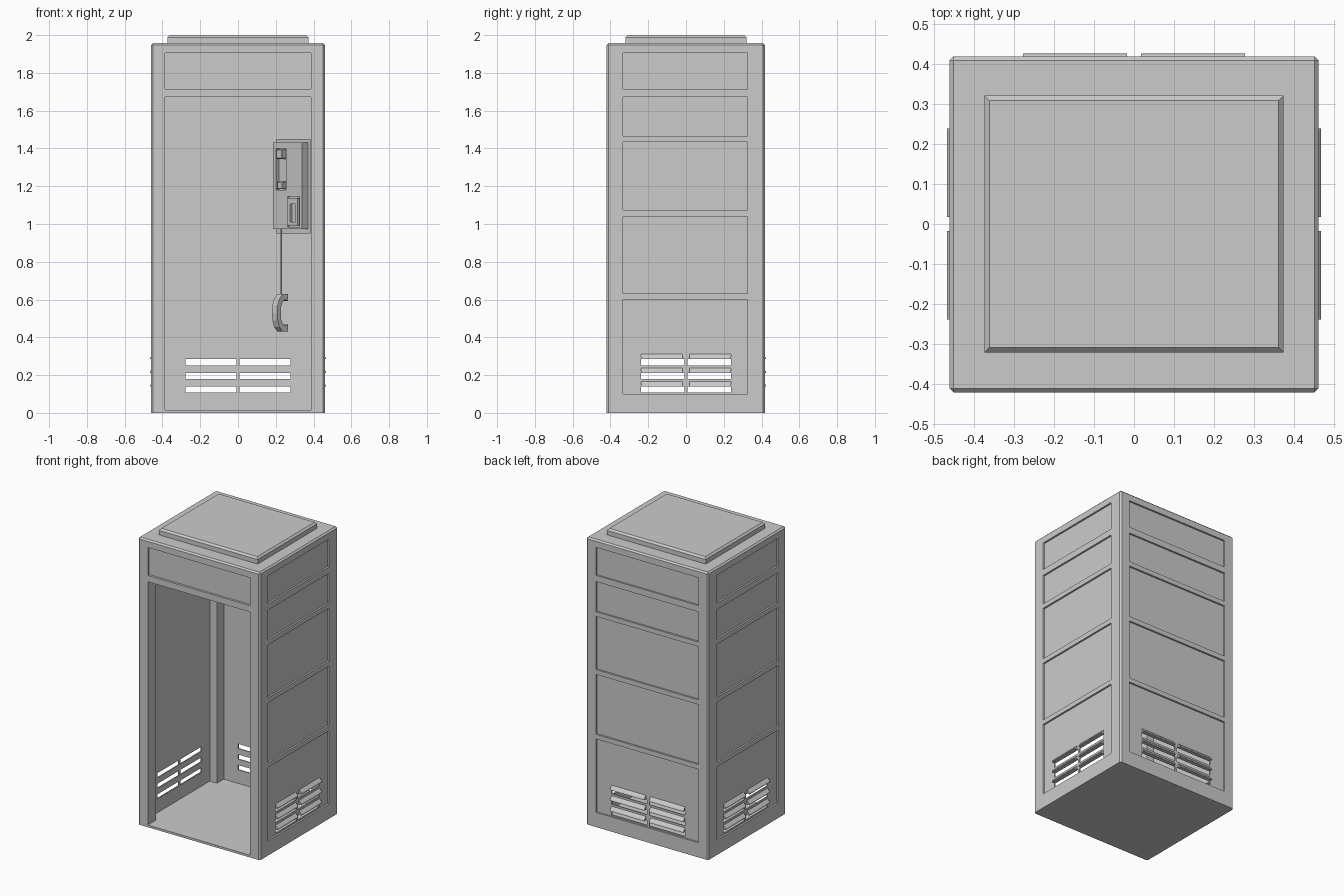
import bpy, bmesh
from math import radians, cos, sin, pi
from mathutils import Matrix, Vector

if "Cube" in bpy.data.objects:
    bpy.data.objects.remove(bpy.data.objects["Cube"])

I = Matrix.Identity(4)


def finish(bm, name, M=I):
    bmesh.ops.transform(bm, matrix=M, verts=bm.verts)
    bmesh.ops.recalc_face_normals(bm, faces=bm.faces)
    me = bpy.data.meshes.new(name)
    bm.to_mesh(me)
    bm.free()
    ob = bpy.data.objects.new(name, me)
    bpy.context.collection.objects.link(ob)
    return ob


def add_prism(bm, pts, z0, z1, M=I):
    lo = [bm.verts.new(M @ Vector((p[0], p[1], z0))) for p in pts]
    hi = [bm.verts.new(M @ Vector((p[0], p[1], z1))) for p in pts]
    bm.faces.new(lo)
    bm.faces.new(hi)
    n = len(pts)
    for i in range(n):
        j = (i + 1) % n
        bm.faces.new((lo[i], lo[j], hi[j], hi[i]))


def add_box(bm, x0, x1, y0, y1, z0, z1):
    add_prism(bm, [(x0, y0), (x1, y0), (x1, y1), (x0, y1)], z0, z1)


def boxes(name, items, M=I, bevel=0, where=None):
    bm = bmesh.new()
    for b in items:
        add_box(bm, *b)
    if bevel:
        edges = [e for e in bm.edges if where is None or where(e)]
        bmesh.ops.bevel(bm, geom=edges, offset=bevel, segments=1, affect='EDGES')
    return finish(bm, name, M)


def cut(ob, cutter):
    m = ob.modifiers.new("cut", 'BOOLEAN')
    m.operation, m.solver, m.object = 'DIFFERENCE', 'EXACT', cutter
    cutter.hide_render = True
    bpy.context.view_layer.objects.active = ob
    bpy.ops.object.modifier_apply(modifier=m.name)
    bpy.data.objects.remove(cutter)


# main sizes: half width, front/back, panel limits
W, F, B = 0.46, -0.42, 0.418
PX, P0, P1 = 0.386, -0.333, 0.325
TOP = 1.957
OPEN0, OPEN1 = 0.015, 1.672
REC = 0.012

# booth body, chamfered everywhere but the base
above = lambda e: max(v.co.z for v in e.verts) > 0.1
body = boxes("booth_body", [(-W, W, F, B, 0, TOP)], bevel=0.01, where=above)

# interior: cross-shaped plan that leaves the corner posts and the open front
IX, IB = W - 0.02, B - 0.02
bm = bmesh.new()
add_prism(bm, [(-PX, -0.6), (PX, -0.6), (PX, P0), (IX, P0), (IX, P1), (PX, P1),
               (PX, IB), (-PX, IB), (-PX, P1), (-IX, P1), (-IX, P0), (-PX, P0)],
          OPEN0, OPEN1)
cut(body, finish(bm, "interior_cutter"))

# outside recesses: sign boxes, then panels separated by cross bars
rows = [(0.1, 0.6), (0.632, 1.04), (1.073, 1.435), (1.467, OPEN1), (1.715, 1.905)]
rec = [(-PX, PX, F - 0.1, F + 0.015, 1.715, 1.905)]
for z0, z1 in rows:
    rec.append((-PX, PX, B - REC, B + 0.1, z0, z1))
    rec.append((W - REC, W + 0.1, P0, P1, z0, z1))
    rec.append((-W - 0.1, -W + REC, P0, P1, z0, z1))
cut(body, boxes("recess_cutter", rec))

# ventilation slots through the lower panels
slot_tops = (0.14, 0.212, 0.284)
SH, SY, SX = 0.032, 0.238, 0.277
slots = []
for t in slot_tops:
    for s in (-1, 1):
        a, b = sorted((s * 0.008, s * SX))
        slots.append((a, b, B - 0.05, B + 0.05, t - SH, t))
        a, b = sorted((s * 0.008, s * SY))
        for q in (-1, 1):
            slots.append((q * W - 0.05, q * W + 0.05, a, b, t - SH, t))
cut(body, boxes("slot_cutter", slots))

# louvre hoods above each slot
def hoods(name, base, length, M):
    bm = bmesh.new()
    for t in slot_tops:
        prof = [(base - 0.001, t), (base + 0.019, t), (base + 0.017, t + 0.008),
                (base - 0.001, t + 0.028)]
        for s in (-1, 1):
            add_prism(bm, prof, s * 0.018, s * length, M)
    finish(bm, name)


for s, side in ((1, "right"), (-1, "left")):
    hoods(side + "_louvres", W - REC, SY,
          Matrix(((s, 0, 0, 0), (0, 0, 1, 0), (0, 1, 0, 0), (0, 0, 0, 1))))
hoods("back_louvres", B - REC, SX,
      Matrix(((0, 0, 1, 0), (1, 0, 0, 0), (0, 1, 0, 0), (0, 0, 0, 1))))

# roof cap
boxes("roof_cap", [(-0.373, 0.373, -0.32, 0.32, TOP - 0.001, 2.0)], bevel=0.012,
      where=lambda e: min(v.co.z for v in e.verts) > 1.99)

# corner mount behind the telephone
bm = bmesh.new()
add_prism(bm, [(0.205, P1), (PX - 0.001, P1 - 0.18), (PX - 0.001, P1)], 0.95, 1.45)
finish(bm, "phone_mount")

# telephone, built facing -y then turned into the back right corner
PM = Matrix.Translation((0.294, 0.235, 0)) @ Matrix.Rotation(radians(-45), 4, 'Z')
phone = boxes("phone_case", [(-0.108, 0.108, -0.045, 0.002, 0.973, 1.432)])
for ob, dims in ((phone, [(-0.085, -0.012, -0.1, -0.025, 1.18, 1.4),
                          (0.0, 0.09, -0.1, -0.035, 0.985, 1.145)]),):
    cut(ob, boxes("phone_cutter", dims))
phone.data.transform(PM)
boxes("handset_cradle", [(-0.07, -0.027, -0.06, -0.024, 1.345, 1.395),
                         (-0.07, -0.027, -0.055, -0.024, 1.185, 1.225)], PM, 0.004)
boxes("coin_return", [(0.008, 0.082, -0.052, -0.034, 0.992, 1.01),
                      (0.008, 0.082, -0.052, -0.034, 1.105, 1.138),
                      (0.008, 0.024, -0.052, -0.034, 1.01, 1.105),
                      (0.066, 0.082, -0.052, -0.034, 1.01, 1.105)], PM)

# hanging handset: curved C profile with ear and mouth pieces
HU, HZ = -0.062, 0.53
outer = [(0.01, 0.1), (-0.03, 0.1), (-0.055, 0.075), (-0.068, 0.04), (-0.072, 0)]
inner = [(-0.045, 0), (-0.042, 0.035), (-0.03, 0.062), (-0.012, 0.07), (0.01, 0.062)]
half = outer + inner
pts = outer + [(y, -z) for y, z in outer[-2::-1]]
pts += [(y, -z) for y, z in inner[:0:-1]] + inner
bm = bmesh.new()
HM = Matrix(((0, 0, 1, HU), (1, 0, 0, -0.008), (0, 1, 0, HZ), (0, 0, 0, 1)))
add_prism(bm, pts, -0.02, 0.02, HM)
finish(bm, "handset", PM)

# cord from the case to the handset
bm = bmesh.new()
ring = [(HU + 0.004 * cos(i * pi / 4), -0.03 + 0.004 * sin(i * pi / 4)) for i in range(8)]
add_prism(bm, ring, 0.625, 0.98)
finish(bm, "handset_cord", PM)
